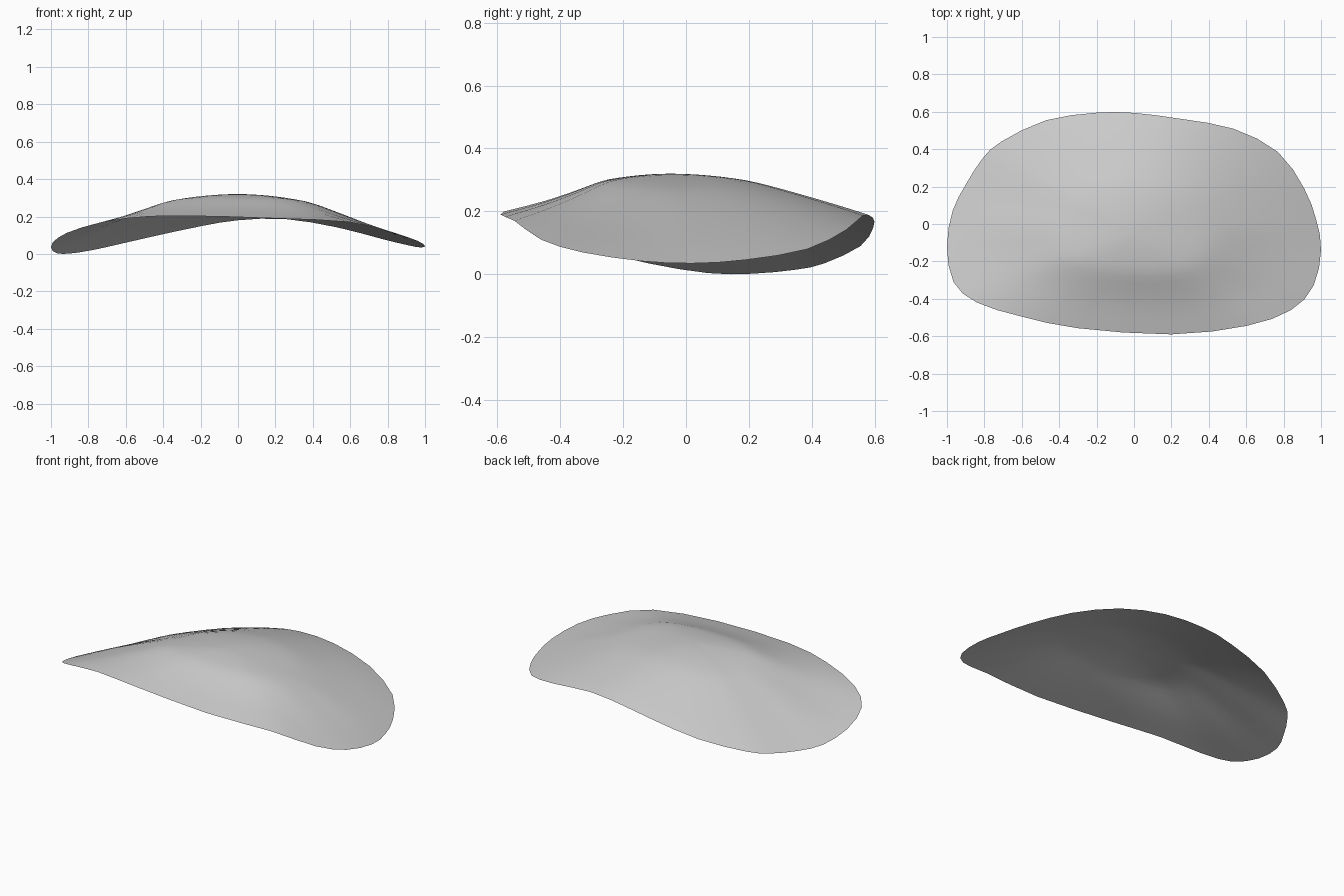
import bpy
import bmesh
import math
from mathutils import Vector

RINGS = 16
STEPS = 2
CROWN = Vector((0, -0.05, 0.32))

# Rim path, anticlockwise from the left side
RIM = [Vector(p) for p in (
    (1, -.14, .042), (.975, .02, .035), (.91, .19, .046), (.77, .385, .08),
    (.53, .51, .142), (.25, .562, .187), (0, .594, .18), (-.2, .595, .148),
    (-.47, .555, .09), (-.71, .44, .035), (-.81, .35, .015), (-.9, .21, .002),
    (-.97, .07, .004), (-1, -.12, .035), (-.965, -.31, .085),
    (-.84, -.42, .14), (-.6, -.495, .19), (-.3, -.557, .204),
    (.2, -.59, .19), (.6, -.545, .17), (.84, -.46, .11), (.96, -.33, .07))]


def smooth_loop(points, steps):
    """Closed smooth curve through the given points."""
    result = []
    count = len(points)
    for i in range(count):
        a, b, c, d = (points[(i + k) % count] for k in (-1, 0, 1, 2))
        for step in range(steps):
            t = step / steps
            result.append(b + (c - a) * t / 2
                          + (a - 2.5 * b + 2 * c - d / 2) * t ** 2
                          + (1.5 * (b - c) + (d - a) / 2) * t ** 3)
    return result


def shell_point(edge, s):
    """Point at fraction s from crown to rim, flared most at the front."""
    point = CROWN.lerp(edge, s)
    frontward = max(0, -(edge - CROWN).to_2d().normalized().y)
    flare = 0.05 + 0.09 * math.sqrt(frontward)
    dip = flare * math.sin(math.pi * max(0, (s - 0.4) / 0.6))
    rise = 1 - s ** 1.9 - dip
    point.z = edge.z + (CROWN.z - edge.z) * rise
    return point


def make_material(name, value):
    mat = bpy.data.materials.new(name)
    mat.use_nodes = True
    colour = (value, value, value, 1)
    mat.diffuse_color = colour
    mat.node_tree.nodes["Principled BSDF"].inputs["Base Color"].default_value = colour
    return mat


cube = bpy.data.objects.get("Cube")
if cube:
    bpy.data.objects.remove(cube, do_unlink=True)

# Domed open shell: rings from the crown out to the rim
bm = bmesh.new()
crown = bm.verts.new(CROWN)
edges = smooth_loop(RIM, STEPS)
rings = [[bm.verts.new(shell_point(e, r / RINGS)) for e in edges]
         for r in range(1, RINGS + 1)]
for i in range(len(edges)):
    j = (i + 1) % len(edges)
    bm.faces.new((crown, rings[0][i], rings[0][j]))
    for inner, outer in zip(rings, rings[1:]):
        bm.faces.new((inner[i], outer[i], outer[j], inner[j]))
mesh = bpy.data.meshes.new("curved_shell")
bm.to_mesh(mesh)
bm.free()
shell = bpy.data.objects.new("curved_shell", mesh)
bpy.context.collection.objects.link(shell)
mesh.materials.append(make_material("light grey", 0.6))

bpy.ops.object.select_all(action="DESELECT")
shell.select_set(True)
bpy.context.view_layer.objects.active = shell
bpy.ops.object.shade_smooth_by_angle(angle=math.radians(50))
